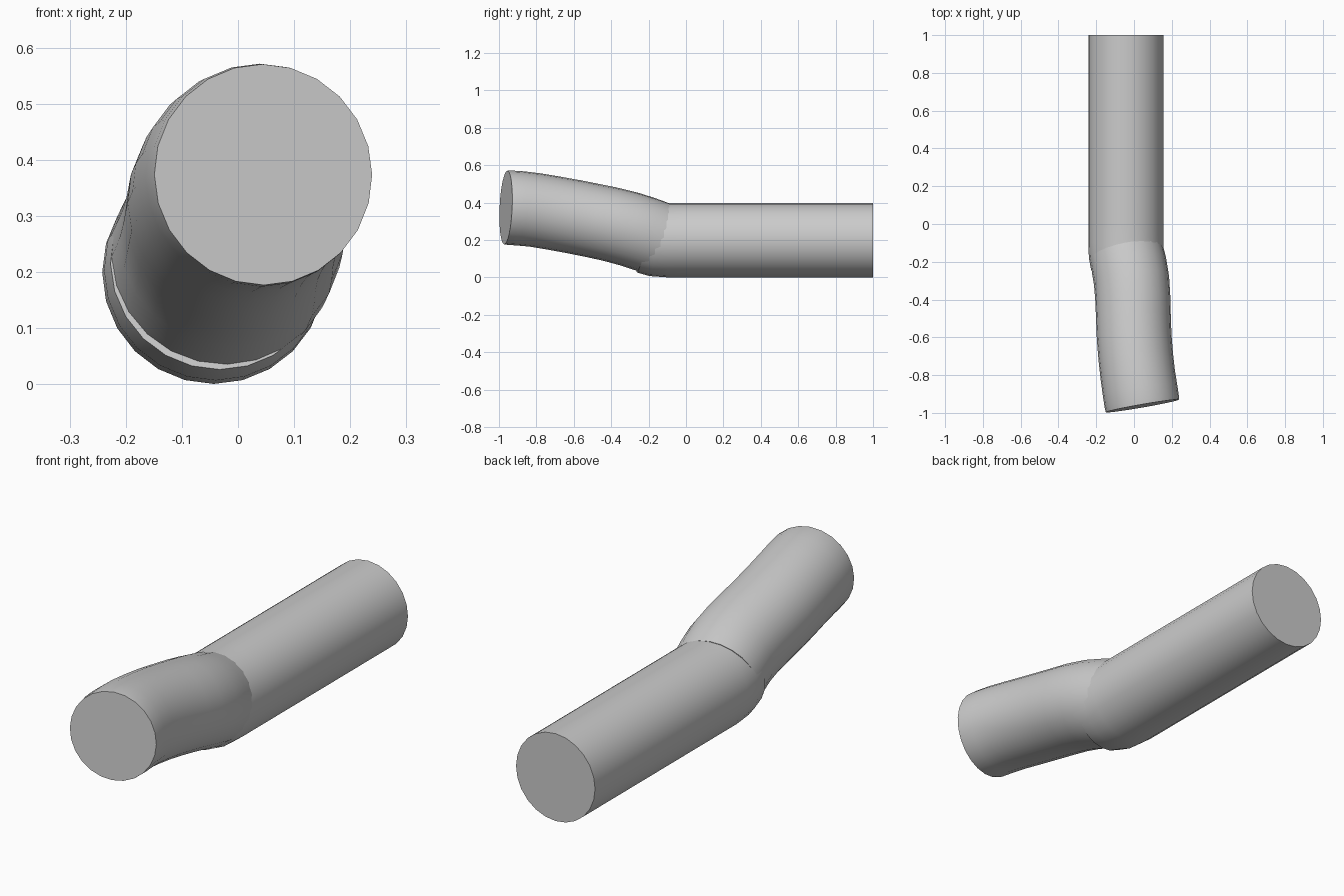
import bpy, bmesh, math
from mathutils import Vector

if "Cube" in bpy.data.objects:
    bpy.data.objects.remove(bpy.data.objects["Cube"])

SIDES = 24


def tube(name, stations):
    """Sweep a capped round section along (x, y, z, radius) stations."""
    bm = bmesh.new()
    centres = [Vector(s[:3]) for s in stations]
    last = len(centres) - 1
    rings = []
    for i, (c, s) in enumerate(zip(centres, stations)):
        tangent = (centres[min(i + 1, last)] - centres[max(i - 1, 0)]).normalized()
        side = tangent.cross(Vector((0, 0, 1))).normalized()
        up = side.cross(tangent)
        ring = []
        for k in range(SIDES):
            a = 2 * math.pi * k / SIDES
            ring.append(bm.verts.new(c + s[3] * (side * math.cos(a) + up * math.sin(a))))
        rings.append(ring)
    for r0, r1 in zip(rings, rings[1:]):
        for k in range(SIDES):
            n = (k + 1) % SIDES
            bm.faces.new((r0[k], r0[n], r1[n], r1[k]))
    bm.faces.new(rings[0])
    bm.faces.new(rings[-1])
    bmesh.ops.recalc_face_normals(bm, faces=bm.faces[:])
    mesh = bpy.data.meshes.new(name)
    bm.to_mesh(mesh)
    bm.free()
    obj = bpy.data.objects.new(name, mesh)
    bpy.context.collection.objects.link(obj)
    bpy.context.view_layer.objects.active = obj
    obj.select_set(True)
    bpy.ops.object.shade_smooth_by_angle(angle=math.radians(40))
    obj.select_set(False)
    return obj


# straight rear segment, turning slightly upward where it enters the joint
tube("rear_segment", [
    (-0.043, 1.0, 0.2, 0.199), (-0.043, 0.6, 0.2, 0.199),
    (-0.043, 0.2, 0.2, 0.199), (-0.043, 0.0, 0.2, 0.199),
    (-0.043, -0.10, 0.2, 0.199), (-0.041, -0.17, 0.204, 0.198),
    (-0.036, -0.225, 0.215, 0.192),
])

# curved front segment, rising toward its slightly rounded end
tube("front_segment", [
    (-0.039, -0.155, 0.212, 0.197), (-0.026, -0.22, 0.232, 0.200),
    (-0.013, -0.30, 0.258, 0.200), (-0.006, -0.40, 0.284, 0.199),
    (-0.003, -0.50, 0.305, 0.198), (0.001, -0.60, 0.325, 0.198),
    (0.009, -0.70, 0.343, 0.198), (0.020, -0.80, 0.360, 0.198),
    (0.032, -0.88, 0.369, 0.199), (0.041, -0.94, 0.373, 0.199),
    (0.045, -0.963, 0.374, 0.197),
])
